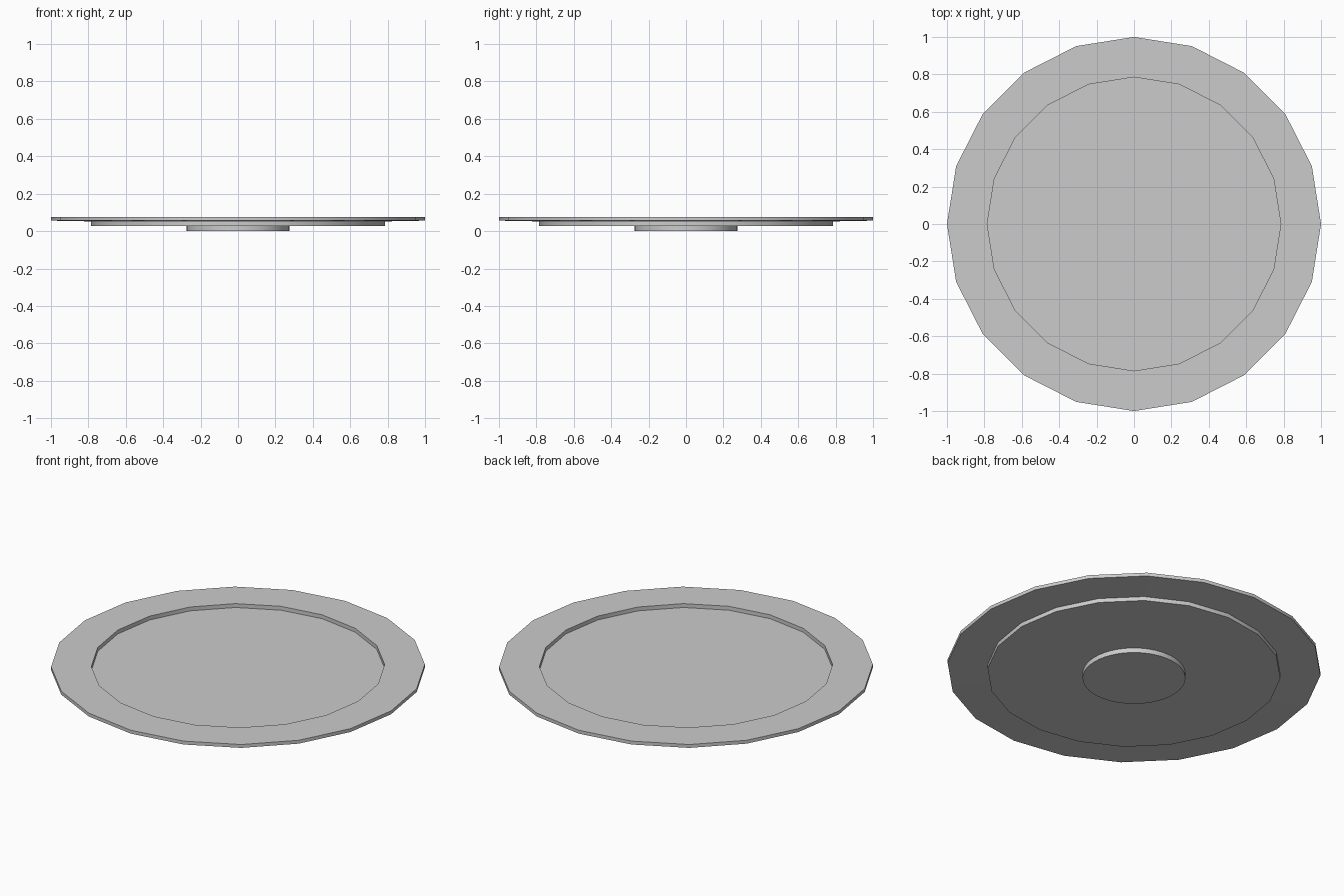
import bpy, bmesh, math

if "Cube" in bpy.data.objects:
    bpy.data.objects.remove(bpy.data.objects["Cube"])

def lathe(name, profile, sides):
    """Spin a (radius, z) profile into faces; radius 0 points close as caps."""
    bm = bmesh.new()
    rings = []
    for r, z in profile:
        if r == 0:
            rings.append(None)
        else:
            rings.append([bm.verts.new((r * math.cos(2 * math.pi * i / sides),
                                        r * math.sin(2 * math.pi * i / sides), z))
                          for i in range(sides)])
    for a, b in zip(rings, rings[1:]):
        if a is None or b is None:
            bm.faces.new(a or b)
            continue
        for i in range(sides):
            j = (i + 1) % sides
            bm.faces.new((a[i], a[j], b[j], b[i]))
    bmesh.ops.recalc_face_normals(bm, faces=bm.faces)
    me = bpy.data.meshes.new(name)
    bm.to_mesh(me)
    bm.free()
    ob = bpy.data.objects.new(name, me)
    bpy.context.collection.objects.link(ob)
    bpy.context.view_layer.objects.active = ob
    ob.select_set(True)
    bpy.ops.object.shade_smooth_by_angle(angle=math.radians(30))
    ob.select_set(False)
    return ob

# Plate: recessed well, flat rim, stepped underside
lathe("plate", [(0, 0.053), (0.785, 0.053), (0.785, 0.076), (1.0, 0.076),
                (1.0, 0.056), (0.785, 0.052), (0.785, 0.028), (0, 0.028)], 20)

# Round foot under the centre
lathe("foot", [(0, 0.03), (0.275, 0.03), (0.275, 0.0), (0, 0.0)], 48)
